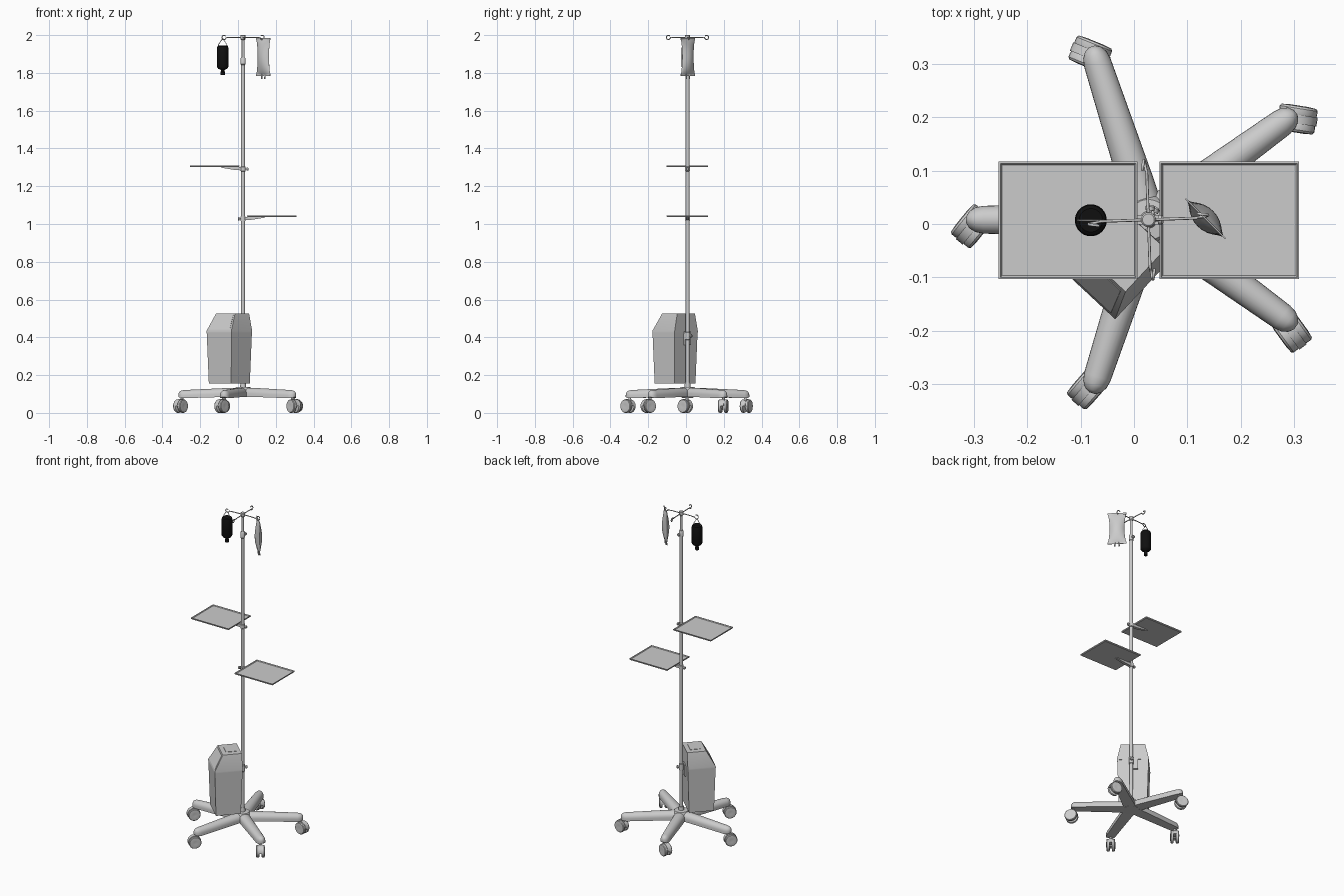
import bpy, bmesh, math
from mathutils import Vector, Matrix

if "Cube" in bpy.data.objects:
    bpy.data.objects.remove(bpy.data.objects["Cube"])

PX, PY = 0.027, 0.008          # pole axis
pi = math.pi


def loft(name, rings, mat=None, smooth=35):
    """Skin a list of equal-length rings, capping both ends."""
    bm = bmesh.new()
    vs = [[bm.verts.new(p) for p in r] for r in rings]
    n = len(rings[0])
    for a, b in zip(vs, vs[1:]):
        for i in range(n):
            bm.faces.new((a[i], a[(i + 1) % n], b[(i + 1) % n], b[i]))
    bm.faces.new(vs[0])
    bm.faces.new(vs[-1])
    bmesh.ops.recalc_face_normals(bm, faces=bm.faces)
    me = bpy.data.meshes.new(name)
    bm.to_mesh(me)
    bm.free()
    me.shade_smooth()
    me.set_sharp_from_angle(angle=math.radians(smooth))
    ob = bpy.data.objects.new(name, me)
    bpy.context.collection.objects.link(ob)
    if mat:
        me.materials.append(mat)
    return ob


def spun(name, base, direction, prof, n=24, mat=None):
    """Revolve (radius, height) pairs about an axis."""
    base, d = Vector(base), Vector(direction).normalized()
    q = d.to_track_quat('Z', 'Y')
    return loft(name, [[base + q @ Vector((r * math.cos(2 * pi * i / n), r * math.sin(2 * pi * i / n), h))
                        for i in range(n)] for r, h in prof], mat)


def rect(x0, x1, y0, y1, z):
    return [Vector((x0, y0, z)), Vector((x1, y0, z)), Vector((x1, y1, z)), Vector((x0, y1, z))]


def box(name, x0, x1, y0, y1, z0, z1):
    return loft(name, [rect(x0, x1, y0, y1, z0), rect(x0, x1, y0, y1, z1)])


def wire(name, pts, r):
    cu = bpy.data.curves.new(name, 'CURVE')
    cu.dimensions = '3D'
    cu.bevel_depth, cu.bevel_resolution, cu.use_fill_caps = r, 2, True
    s = cu.splines.new('POLY')
    s.points.add(len(pts) - 1)
    for p, c in zip(s.points, pts):
        p.co = (*c, 1)
    ob = bpy.data.objects.new(name, cu)
    bpy.context.collection.objects.link(ob)


def knob(name, z, direction):
    spun(name, (PX, PY, z), direction, [(.0035, .008), (.0035, .018), (.009, .018), (.009, .025), (.006, .028)], 12)


# Star base: five rounded arms with flat undersides
for k in range(5):
    a = math.radians(36 + 72 * k)
    M = Matrix.Translation((PX, PY, 0)) @ Matrix.Rotation(a, 4, 'Z')
    stations = [(0, .034, .086, .134), (.08, .033, .085, .132), (.31, .026, .078, .121),
                (.325, .023, .079, .119), (.336, .016, .081, .113), (.342, .006, .085, .103)]
    rings = []
    for d, w, z0, z1 in stations:
        ring = [(-w, z0)] + [(-w * math.cos(pi * i / 12), z0 + (z1 - z0) * (.35 + .65 * math.sin(pi * i / 12)))
                             for i in range(13)] + [(w, z0)]
        rings.append([M @ Vector((d, y, z)) for y, z in ring])
    loft("base_leg", rings)
spun("base_hub", (PX, PY, 0), (0, 0, 1), [(.046, .084), (.046, .122), (.038, .136), (.016, .138), (.014, .16), (.011, .16)], 32)

# Twin-wheel casters, each swivelled differently
casters = [(.306, .197, -9), (-.082, .319, 158), (-.304, -.004, 231), (-.086, -.307, 229), (.295, -.2, -54)]
for x, y, deg in casters:
    a = math.radians(deg)
    roll, axle = Vector((math.cos(a), math.sin(a), 0)), Vector((-math.sin(a), math.cos(a), 0))
    c = Vector((x, y, .036))
    for s in (-1, 1):
        spun("caster_wheel", c + axle * s * .006, axle * s,
             [(.030, 0), (.035, .002), (.036, .005), (.036, .014), (.033, .018), (.018, .0195), (.010, .0185)])
    # hood: half ring between and just above the wheels
    arc = [i * pi / 12 for i in range(13)]
    prof = [(math.cos(t) * .038, math.sin(t) * .038) for t in arc] + [(math.cos(t) * .012, math.sin(t) * .012) for t in reversed(arc)]
    loft("caster_hood", [[c + roll * u + Vector((0, 0, v)) + axle * w for u, v in prof] for w in (-.0085, .0085)])
    spun("caster_stem", c - roll * .012, (0, 0, 1), [(.011, 0), (.011, .034), (.007, .034), (.007, .055)], 16)

# Telescopic pole, height-lock collar and top hub
spun("lower_pole", (PX, PY, 0), (0, 0, 1), [(.0105, .1), (.0105, 1.85)])
spun("upper_pole", (PX, PY, 0), (0, 0, 1), [(.0075, 1.84), (.0075, 1.99)])
spun("pole_collar", (PX, PY, 0), (0, 0, 1), [(.011, 1.843), (.0135, 1.846), (.0135, 1.876), (.010, 1.882)])
knob("collar_knob", 1.86, (0.15, 1, 0))
spun("top_hub", (PX, PY, 0), (0, 0, 1), [(.010, 1.975), (.014, 1.98), (.014, 1.997), (.011, 2.0)])

# Four hanging arms ending in open loops
for k in range(4):
    a = k * pi / 2 + math.radians(2)
    d, side = Vector((math.cos(a), math.sin(a), 0)), Vector((-math.sin(a), math.cos(a), 0))
    o = Vector((PX, PY, 1.988))
    pts = [o + d * .01, o + d * .06, o + d * .088 + Vector((0, 0, -.002))]
    for i in range(15):
        t = pi + i * 1.75 * pi / 14
        pts.append(o + d * (.101 + .011 * math.cos(t)) + side * (.008 * i / 14) + Vector((0, 0, .011 * math.sin(t))))
    wire("hook_arm", pts, .0027)

# Two trays with raised lips, tapered support arms and clamps
for name, x0, x1, z, s in (("upper_tray", -.254, .007, 1.301, -1), ("lower_tray", .048, .310, 1.037, 1)):
    y0, y1 = -.103, .117
    spec = [(.003, 0), (0, .003), (0, .009), (.003, .009), (.006, .004)]
    loft(name, [rect(x0 + e, x1 - e, y0 + e, y1 - e, z + h) for e, h in spec])
    loft(name + "_arm", [[Vector((PX + s * d, PY + y, z + h)) for y, h in
                          ((-w, .001), (w, .001), (w, b), (-w, b))]
                         for d, w, b in ((0, .009, -.018), (.05, .009, -.014), (.115, .007, -.003))])
    spun(name + "_clamp", (PX, PY, z), (0, 0, 1), [(.011, -.022), (.014, -.02), (.014, .002), (.011, .004)])
    knob(name + "_knob", z - .010, (-s, 0, 0))

# Waste bin: tapered body, sloped lid and flap, turned about its centre
BM = Matrix.Translation((-.046, -.058, 0)) @ Matrix.Rotation(math.radians(47), 4, 'Z')
A, B = .08, .089
parts = [
    loft("bin_body", [rect(-A + .008, A - .008, -B + .008, B - .008, .155), rect(-A, A, -B, B, .425)]),
    loft("bin_lid", [rect(-A - .001, A + .001, -B - .001, B + .001, .425), rect(-A - .001, A + .001, -B - .001, B + .001, .433),
                     rect(-A + .05, A, -B + .02, B - .02, .525)]),
    box("bin_top_cap", -.005, .055, -.035, .035, .52, .527),
    box("bin_bracket", A - .006, A + .008, -.018, .03, .36, .432),
]
# flap lying on the sloped lid face
lo, hi = Vector((-A - .001, 0, .433)), Vector((-A + .05, 0, .525))
nrm = Vector((-.092, 0, .051)).normalized()
quad = [lo.lerp(hi, t) + Vector((0, y, 0)) for t, y in ((.08, -.076), (.08, .076), (.92, .061), (.92, -.061))]
parts.append(loft("bin_flap", [[p - nrm * .002 for p in quad], [p + nrm * .0015 for p in quad]]))
for ob in parts:
    ob.matrix_world = BM
spun("bin_clamp", (PX, PY, 0), (0, 0, 1), [(.011, .385), (.014, .388), (.014, .425), (.011, .428)])
knob("bin_knob", .408, (.5, .8, 0))

# Dark bottle hanging upside down from a wire bail
black = bpy.data.materials.new("black")
black.diffuse_color = (.005, .005, .005, 1)
black.use_nodes = True
black.node_tree.nodes["Principled BSDF"].inputs["Base Color"].default_value = black.diffuse_color
bx, by = -.081, .007
spun("bottle", (bx, by, 0), (0, 0, 1),
     [(.009, 1.788), (.011, 1.79), (.011, 1.806), (.008, 1.807), (.009, 1.815), (.024, 1.822), (.030, 1.831),
      (.030, 1.932), (.028, 1.94), (.022, 1.945)], 32, black)
wire("bottle_bail", [(bx - .024, by, 1.938), (bx - .022, by, 1.95), (bx - .004, by, 1.977), (bx + .004, by, 1.977),
                     (bx + .022, by, 1.95), (bx + .024, by, 1.938)], .0018)

# Fluid bag: pillow loft with flat sealed ends, hung diagonally
GM = Matrix.Translation((.134, .010, 0)) @ Matrix.Rotation(math.radians(-45), 4, 'Z')
rings = []
for j in range(17):
    t = j / 16
    f = math.sin(pi * t)
    w = .053 - .011 * f ** .7
    d = .0015 + .019 * f ** .75 * (1.15 - .3 * t)
    c = [-math.cos(pi * i / 12) for i in range(13)]
    sect = [(u, (1 - u * u) ** .8) for u in c] + [(u, -(1 - u * u) ** .8) for u in reversed(c[1:-1])]
    rings.append([Vector((u * w, v * d, 1.792 + .185 * t)) for u, v in sect])
bag = loft("fluid_bag", rings, smooth=50)
seals = [bag, box("bag_top_seal", -.053, .053, -.0015, .0015, 1.974, 1.984),
         box("bag_bottom_seal", -.053, .053, -.0015, .0015, 1.783, 1.794)]
for x in (-.012, .012):
    seals.append(spun("bag_port", (x, 0, 1.768), (0, 0, 1), [(.004, 0), (.004, .01), (.003, .01), (.003, .028)], 12))
for ob in seals:
    ob.matrix_world = GM
